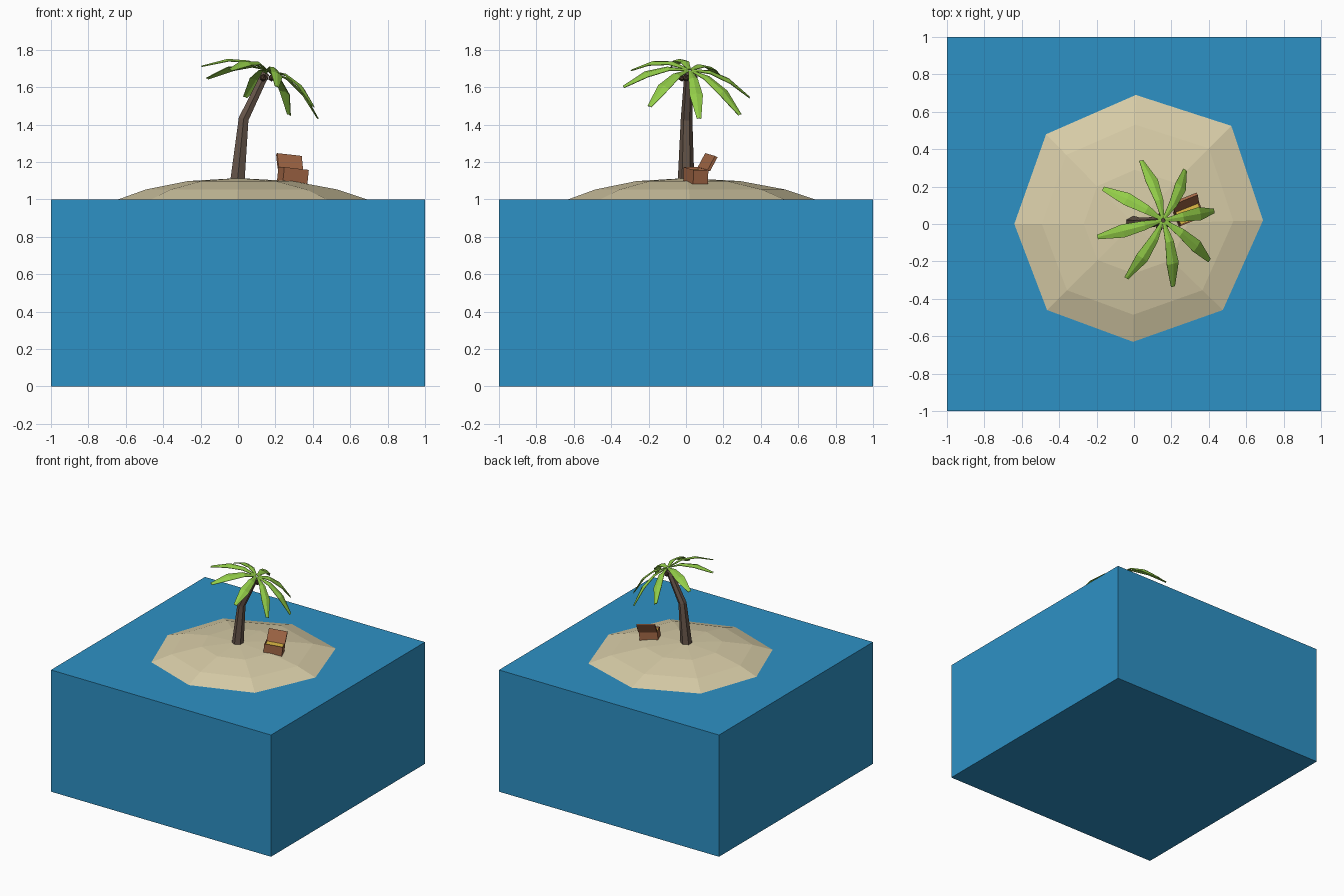
import bpy, bmesh, math
from mathutils import Vector, Matrix

if "Cube" in bpy.data.objects:
    bpy.data.objects.remove(bpy.data.objects["Cube"])


def material(name, rgb):
    m = bpy.data.materials.new(name)
    m.diffuse_color = (*rgb, 1)
    m.use_nodes = True
    m.node_tree.nodes["Principled BSDF"].inputs["Base Color"].default_value = m.diffuse_color
    return m


WATER = material("sea blue", (0.027, 0.285, 0.56))
SAND = material("sand", (0.69, 0.61, 0.39))
BARK = material("bark brown", (0.135, 0.092, 0.068))
LEAF = material("palm green", (0.29, 0.61, 0.065))
NUT = material("coconut brown", (0.07, 0.04, 0.025))
WOOD = material("chest wood", (0.36, 0.135, 0.06))
GOLD = material("gold", (0.75, 0.5, 0.06))


def finish(name, bm, *mats):
    bmesh.ops.recalc_face_normals(bm, faces=bm.faces)
    me = bpy.data.meshes.new(name)
    bm.to_mesh(me)
    bm.free()
    for m in mats:
        me.materials.append(m)
    ob = bpy.data.objects.new(name, me)
    bpy.context.collection.objects.link(ob)
    return ob


def box(bm, lo, hi, matrix=Matrix()):
    lo, hi = Vector(lo), Vector(hi)
    m = matrix @ Matrix.Translation((lo + hi) / 2) @ Matrix.Diagonal((*(hi - lo), 1))
    return bmesh.ops.create_cube(bm, size=1, matrix=m)["verts"]


def loft(bm, rings):
    """Skin closed rings of points; returns the vertex rings."""
    vr = [[bm.verts.new(p) for p in r] for r in rings]
    for a, b in zip(vr, vr[1:]):
        n = len(a)
        for i in range(n):
            bm.faces.new((a[i], a[(i + 1) % n], b[(i + 1) % n], b[i]))
    return vr


# Sea block
bm = bmesh.new()
box(bm, (-1, -1, 0), (1, 1, 1))
finish("sea", bm, WATER)

# Sand island: low octagonal dome
shore = [(0.69, 0.02), (0.52, 0.525), (0.01, 0.69), (-0.47, 0.48),
         (-0.64, 0), (-0.465, -0.46), (-0.005, -0.63), (0.475, -0.46)]
bm = bmesh.new()
rings = loft(bm, [[(x * s, y * s, z) for x, y in shore]
                  for s, z in ((1.0, 0.98), (1.0, 1.0), (0.77, 1.053), (0.42, 1.098))])
top = bm.verts.new((0, 0, 1.114))
for i in range(8):
    bm.faces.new((rings[-1][i], rings[-1][(i + 1) % 8], top))
bm.faces.new(rings[0])
finish("island", bm, SAND)

# Bent trunk
bm = bmesh.new()
rings = []
for x, y, z, r, lean in ((-0.005, 0, 1.08, 0.045, 0.05),
                         (0.03, 0.003, 1.43, 0.031, 0.3),
                         (0.148, 0.015, 1.675, 0.024, 0.46)):
    rot = Matrix.Rotation(lean, 3, 'Y')
    rings.append([Vector((x, y, z)) + rot @ Vector((r * math.cos(a), r * math.sin(a), 0))
                  for a in (math.radians(30 + 60 * i) for i in range(6))])
vr = loft(bm, rings)
bm.faces.new(vr[0])
bm.faces.new(vr[-1])
finish("trunk", bm, BARK)

# Coconuts tucked under the crown
bm = bmesh.new()
for x, y in ((0.135, -0.022), (0.18, 0.0), (0.145, 0.045)):
    bmesh.ops.create_icosphere(bm, subdivisions=1, radius=0.02,
                               matrix=Matrix.Translation((x, y, 1.65)))
finish("coconuts", bm, NUT)

# Palm fronds: arched, ridged leaves reaching to measured tips
crown = Vector((0.155, 0.02, 1.69))
up = Vector((0.4, 0.05, 0.9)).normalized()
tips = [(0.04, 0.34, 1.55), (0.275, 0.29, 1.455), (0.43, 0.07, 1.435),
        (0.405, -0.195, 1.50), (0.21, -0.335, 1.605), (-0.04, -0.29, 1.695),
        (-0.195, -0.07, 1.715), (-0.165, 0.19, 1.65)]
bm = bmesh.new()
for tip in tips:
    along = Vector(tip) - crown
    side = up.cross(along).normalized()
    rows = []
    for t, half, drop in ((0.03, 0.008, 0), (0.33, 0.025, 0.007),
                          (0.66, 0.036, 0.01), (1.0, 0.012, 0.003)):
        mid = crown + along * t + up * (0.22 * t * (1 - t))
        rows.append([bm.verts.new(mid + side * half * k - up * drop * abs(k))
                     for k in (-1, 0, 1)])
    for a, b in zip(rows, rows[1:]):
        for i in (0, 1):
            bm.faces.new((a[i], a[i + 1], b[i + 1], b[i]))
fronds = finish("palm_fronds", bm, LEAF)
mod = fronds.modifiers.new("thickness", 'SOLIDIFY')
mod.thickness = 0.004

# Treasure chest: local origin at front-left bottom corner
chest = (Matrix.Translation((0.24, -0.015, 1.095))
         @ Matrix.Rotation(math.radians(22), 4, 'Z')
         @ Matrix.Rotation(math.radians(6), 4, 'Y'))
L, D, H = 0.142, 0.085, 0.078
bm = bmesh.new()
box(bm, (0, 0, 0), (L, D, H))
bm.normal_update()
rim = max(bm.faces, key=lambda f: f.calc_center_median().z)
bmesh.ops.inset_region(bm, faces=[rim], thickness=0.01)
for v in rim.verts:
    v.co.z -= 0.012
rim.material_index = 1  # treasure surface
bm.transform(chest)
finish("chest_base", bm, WOOD, GOLD)

# Open lid, hinged at the back edge and leaning backwards
hinge = (chest @ Matrix.Translation((0, D, H))
         @ Matrix.Rotation(math.radians(-28), 4, 'X'))
bm = bmesh.new()
box(bm, (0, -0.004, -0.002), (L, 0.012, 0.083), hinge)
finish("chest_lid", bm, WOOD)
